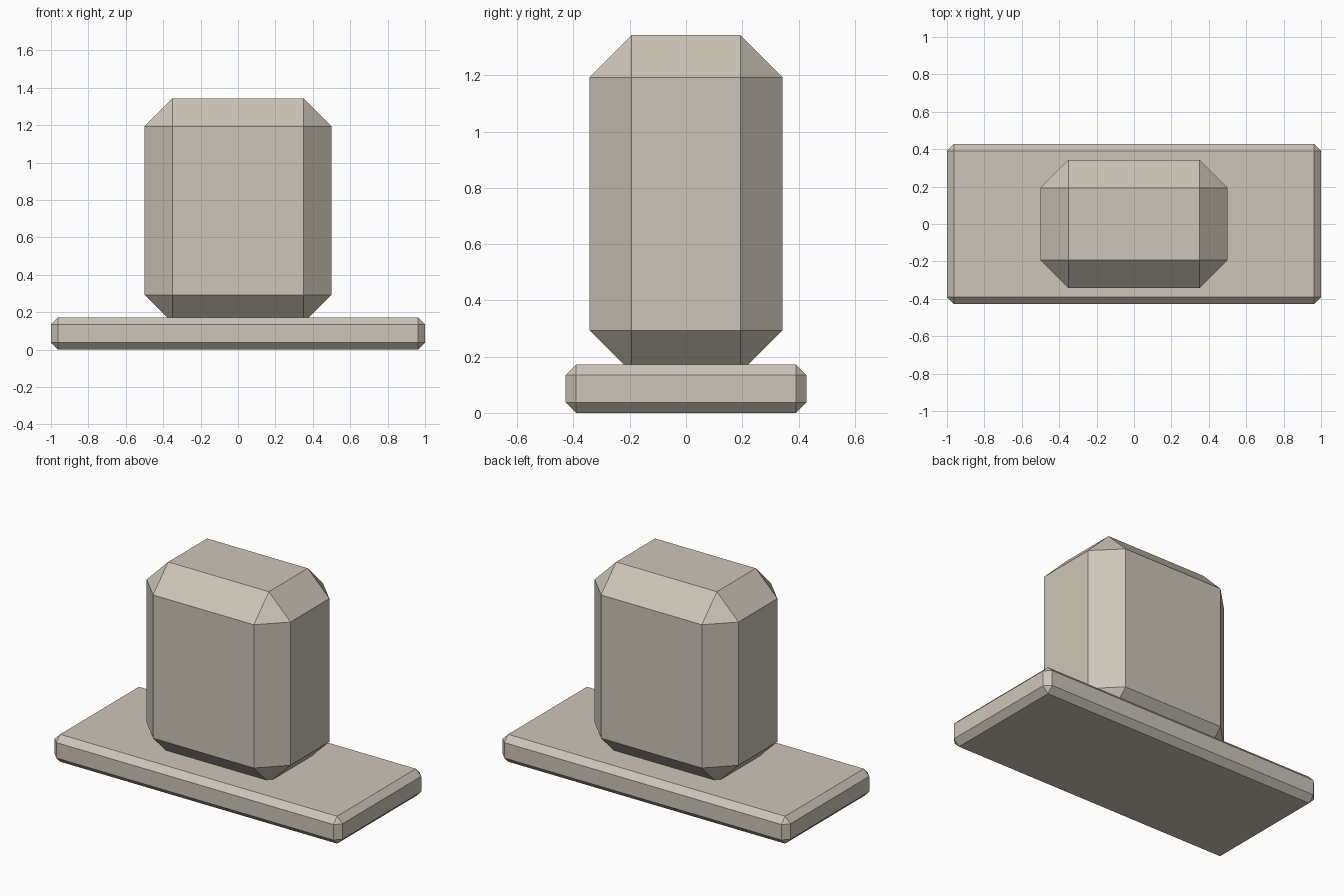
import bpy

if "Cube" in bpy.data.objects:
    bpy.data.objects.remove(bpy.data.objects["Cube"])

# Single warm stone colour
stone = bpy.data.materials.new("warm_stone")
stone.diffuse_color = (0.61, 0.56, 0.48, 1.0)
stone.use_nodes = True
stone.node_tree.nodes["Principled BSDF"].inputs["Base Color"].default_value = stone.diffuse_color


def chamfered_box(name, size, bottom, chamfer):
    """Box centred on x and y, resting at height bottom, with flat chamfered edges."""
    bpy.ops.mesh.primitive_cube_add(size=1, location=(0, 0, bottom + size[2] / 2))
    box = bpy.context.object
    box.name = name
    box.scale = size
    bpy.ops.object.transform_apply(location=False, rotation=False, scale=True)
    bevel = box.modifiers.new("chamfer", 'BEVEL')
    bevel.width = chamfer
    bevel.segments = 1
    bevel.limit_method = 'NONE'
    box.data.materials.append(stone)
    return box


# Wide thin base slab
chamfered_box("base_slab", (2.0, 0.857, 0.172), 0.0, 0.0375)

# Tall block, sunk slightly into the slab
chamfered_box("upright_block", (1.0, 0.686, 1.2), 0.143, 0.15)
